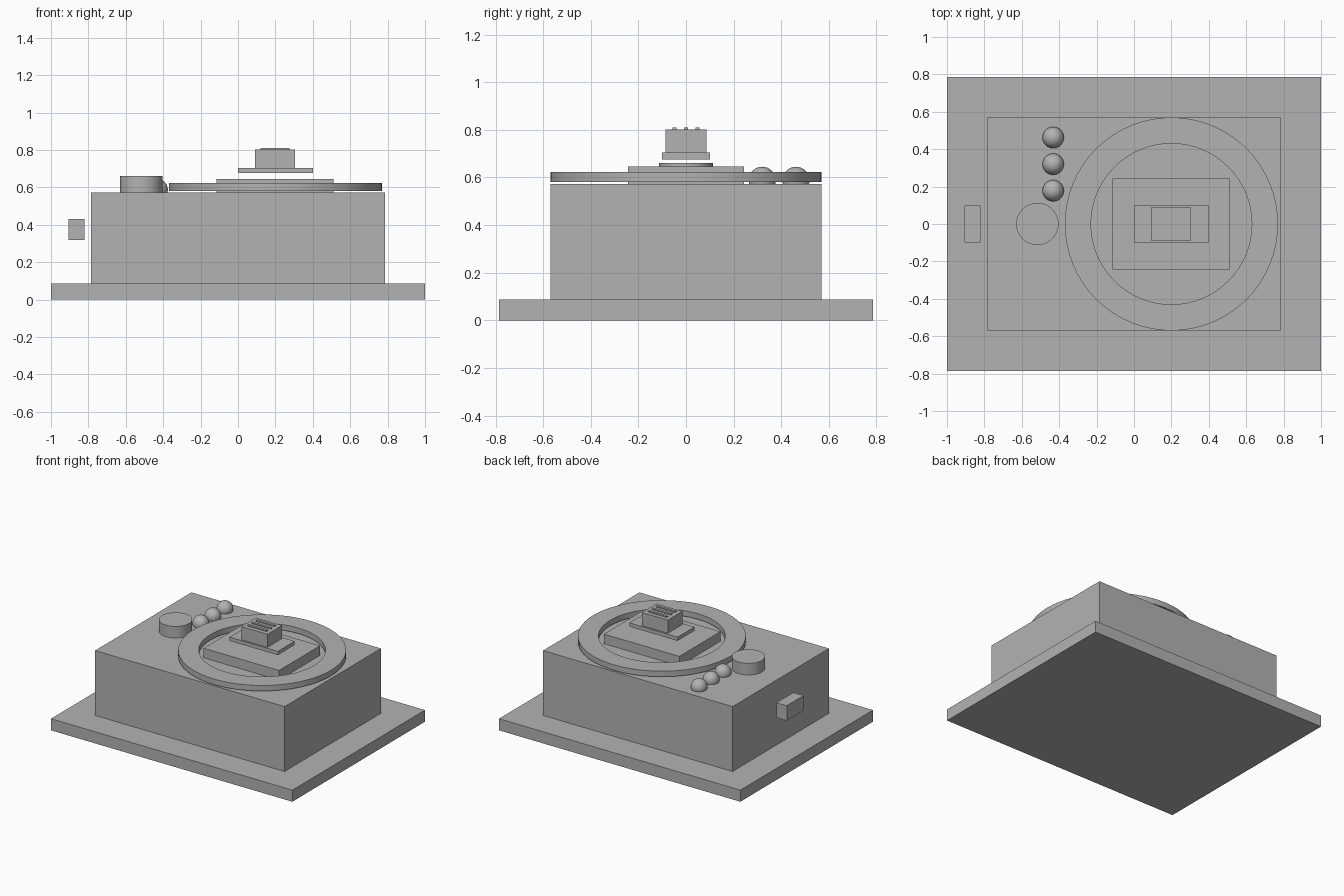
import bpy
import bmesh
import math

if "Cube" in bpy.data.objects:
    bpy.data.objects.remove(bpy.data.objects["Cube"], do_unlink=True)

GREY = (0.45, 0.45, 0.45, 1.0)
grey = bpy.data.materials.new("plain grey")
grey.use_nodes = True
grey.diffuse_color = GREY
grey.node_tree.nodes["Principled BSDF"].inputs["Base Color"].default_value = GREY


def finish(name, smooth=False):
    obj = bpy.context.object
    obj.name = name
    obj.data.materials.append(grey)
    if smooth:
        bpy.ops.object.shade_smooth_by_angle(angle=math.radians(30))
    return obj


def box(name, x, y, z):
    """Box from its (low, high) extents on each axis."""
    spans = (x, y, z)
    bpy.ops.mesh.primitive_cube_add(size=1, location=[(a + b) / 2 for a, b in spans])
    bpy.context.object.scale = [b - a for a, b in spans]
    bpy.ops.object.transform_apply(location=False, rotation=False)
    return finish(name)


def ring(name, centre_x, inner, outer, low, high, sides=64):
    """Flat ring with a rectangular section, spun about its axis."""
    bm = bmesh.new()
    section = [bm.verts.new((r, 0, z)) for r, z in
               ((inner, low), (outer, low), (outer, high), (inner, high))]
    edges = [bm.edges.new((section[i - 1], section[i])) for i in range(4)]
    bmesh.ops.spin(bm, geom=section + edges, cent=(0, 0, 0), axis=(0, 0, 1),
                   angle=math.tau, steps=sides)
    bmesh.ops.remove_doubles(bm, verts=bm.verts, dist=0.0001)
    bmesh.ops.recalc_face_normals(bm, faces=bm.faces)
    mesh = bpy.data.meshes.new(name)
    bm.to_mesh(mesh)
    bm.free()
    obj = bpy.data.objects.new(name, mesh)
    obj.location.x = centre_x
    bpy.context.collection.objects.link(obj)
    bpy.ops.object.select_all(action='DESELECT')
    obj.select_set(True)
    bpy.context.view_layer.objects.active = obj
    return finish(name, smooth=True)


# Base and housing
box("base_plate", (-1, 1), (-0.785, 0.785), (0, 0.087))
box("housing", (-0.785, 0.785), (-0.57, 0.57), (0.087, 0.573))

# Raised ring around the stage
ring("stage_ring", 0.2, 0.43, 0.57, 0.581, 0.623)

# Stage, hovering tray and slotted block
box("stage", (-0.115, 0.51), (-0.243, 0.243), (0.573, 0.645))
box("tray", (0, 0.4), (-0.1, 0.1), (0.676, 0.704))
box("block", (0.09, 0.305), (-0.087, 0.087), (0.704, 0.802))
for i in (-1, 0, 1):
    y = i * 0.048
    box("block_rib", (0.12, 0.276), (y - 0.009, y + 0.009), (0.802, 0.81))

# Dial
bpy.ops.mesh.primitive_cylinder_add(vertices=48, radius=0.113, depth=0.087,
                                    location=(-0.517, 0, 0.6165))
finish("dial", smooth=True)

# Row of round buttons
for i in range(3):
    bpy.ops.mesh.primitive_uv_sphere_add(segments=32, ring_count=16, radius=0.057,
                                         location=(-0.432, 0.178 + i * 0.142, 0.588))
    finish("round_button", smooth=True)

# Side connector
box("side_connector", (-0.905, -0.82), (-0.1, 0.1), (0.32, 0.432))
